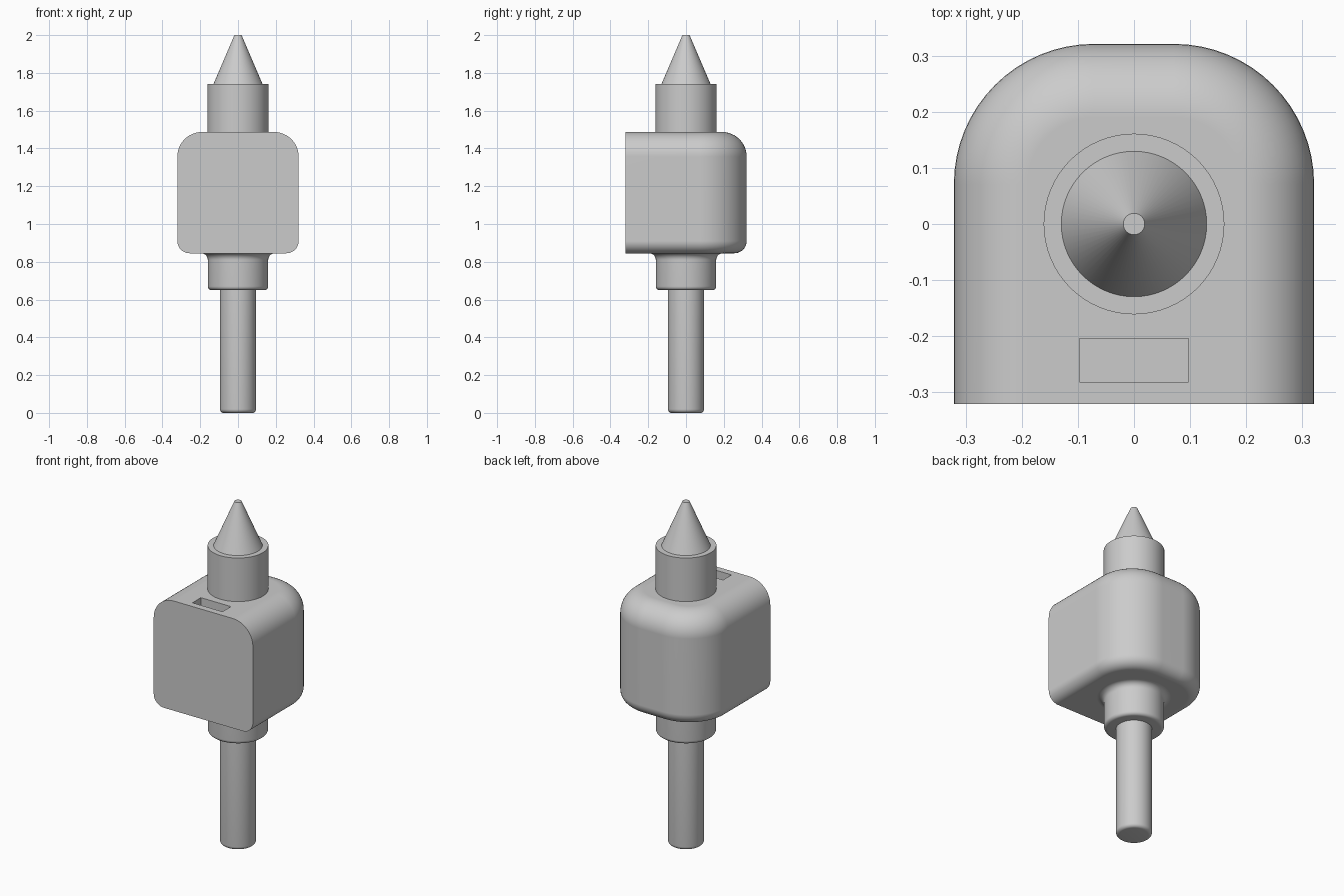
import bpy, bmesh, math

cube = bpy.data.objects.get("Cube")
if cube:
    bpy.data.objects.remove(cube, do_unlink=True)

grey = bpy.data.materials.new("light_grey")
grey.use_nodes = True
COLOUR = (0.6, 0.6, 0.6, 1)
grey.diffuse_color = COLOUR
grey.node_tree.nodes["Principled BSDF"].inputs["Base Color"].default_value = COLOUR


def finish(name, bm):
    """Turn a bmesh into a named object with the grey material."""
    bmesh.ops.recalc_face_normals(bm, faces=bm.faces)
    mesh = bpy.data.meshes.new(name)
    bm.to_mesh(mesh)
    bm.free()
    mesh.materials.append(grey)
    ob = bpy.data.objects.new(name, mesh)
    bpy.context.collection.objects.link(ob)
    return ob


def smooth(ob):
    bpy.ops.object.select_all(action="DESELECT")
    ob.select_set(True)
    bpy.context.view_layer.objects.active = ob
    bpy.ops.object.shade_smooth_by_angle(angle=math.radians(30))


def loft(name, rings):
    """Join equal-length closed rings of points and cap both ends."""
    bm = bmesh.new()
    loops = [[bm.verts.new(p) for p in ring] for ring in rings]
    for a, b in zip(loops, loops[1:]):
        for i in range(len(a)):
            j = (i + 1) % len(a)
            bm.faces.new((a[i], a[j], b[j], b[i]))
    bm.faces.new(loops[0][::-1])
    bm.faces.new(loops[-1])
    return finish(name, bm)


def arc(cx, cz, r, start, end, steps):
    """Points on an arc, angles in degrees."""
    angles = [math.radians(start + (end - start) * i / steps) for i in range(steps + 1)]
    return [(cx + r * math.cos(a), cz + r * math.sin(a)) for a in angles]


def turned(name, profile, sides=64):
    """Lathe a (radius, height) profile around the z axis."""
    turn = [2 * math.pi * i / sides for i in range(sides)]
    ob = loft(name, [[(r * math.cos(a), r * math.sin(a), z) for a in turn] for r, z in profile])
    smooth(ob)
    return ob


# Housing: flat front, rounded back corners, filleted top and bottom edges
HALF, CORNER = 0.321, 0.25
BOTTOM, TOP = 0.845, 1.487
LOW, HIGH = 0.065, 0.13


def outline(half, z):
    radius = CORNER - (HALF - half)
    c = HALF - CORNER
    back = arc(c, c, radius, 0, 90, 16) + arc(-c, c, radius, 90, 180, 16)
    return [(x, y, z) for x, y in [(-half, -HALF), (half, -HALF)] + back]


edge = arc(HALF - LOW, BOTTOM + LOW, LOW, -90, 0, 10)
edge += arc(HALF - HIGH, TOP - HIGH, HIGH, 0, 90, 12)
housing = loft("housing", [outline(h, z) for h, z in edge])

# Slot in the top of the housing, near the front
bm = bmesh.new()
bmesh.ops.create_cube(bm, size=1)
bmesh.ops.scale(bm, vec=(0.195, 0.078, 0.1), verts=bm.verts)
bmesh.ops.translate(bm, vec=(0, -0.243, TOP), verts=bm.verts)
cutter = finish("slot_cutter", bm)
cutter.hide_render = True
cutter.hide_set(True)
cutter.display_type = "WIRE"
cut = housing.modifiers.new("slot", "BOOLEAN")
cut.operation, cut.solver, cut.object = "DIFFERENCE", "EXACT", cutter

# Bake the cut so that smoothing sees the final faces
deps = bpy.context.evaluated_depsgraph_get()
baked = bpy.data.meshes.new_from_object(housing.evaluated_get(deps))
housing.modifiers.clear()
housing.data = baked
bpy.data.objects.remove(cutter, do_unlink=True)
smooth(housing)
weighted = housing.modifiers.new("even_shading", "WEIGHTED_NORMAL")
weighted.keep_sharp = True

# Collars and shaft below, collar and pointed tip above
ROUND = 0.02
turned("lower_collar",
       arc(0.16 - ROUND, 0.65 + ROUND, ROUND, -90, 0, 6)
       + arc(0.195, BOTTOM - 0.035, 0.035, 180, 90, 8))
turned("shaft", arc(0.096 - ROUND, ROUND, ROUND, -90, 0, 6) + [(0.096, 0.66)])
turned("upper_collar", [(0.161, TOP - 0.01), (0.161, 1.742)])
turned("pointed_tip", [(0.13, 1.741), (0.019, 2.0)])
